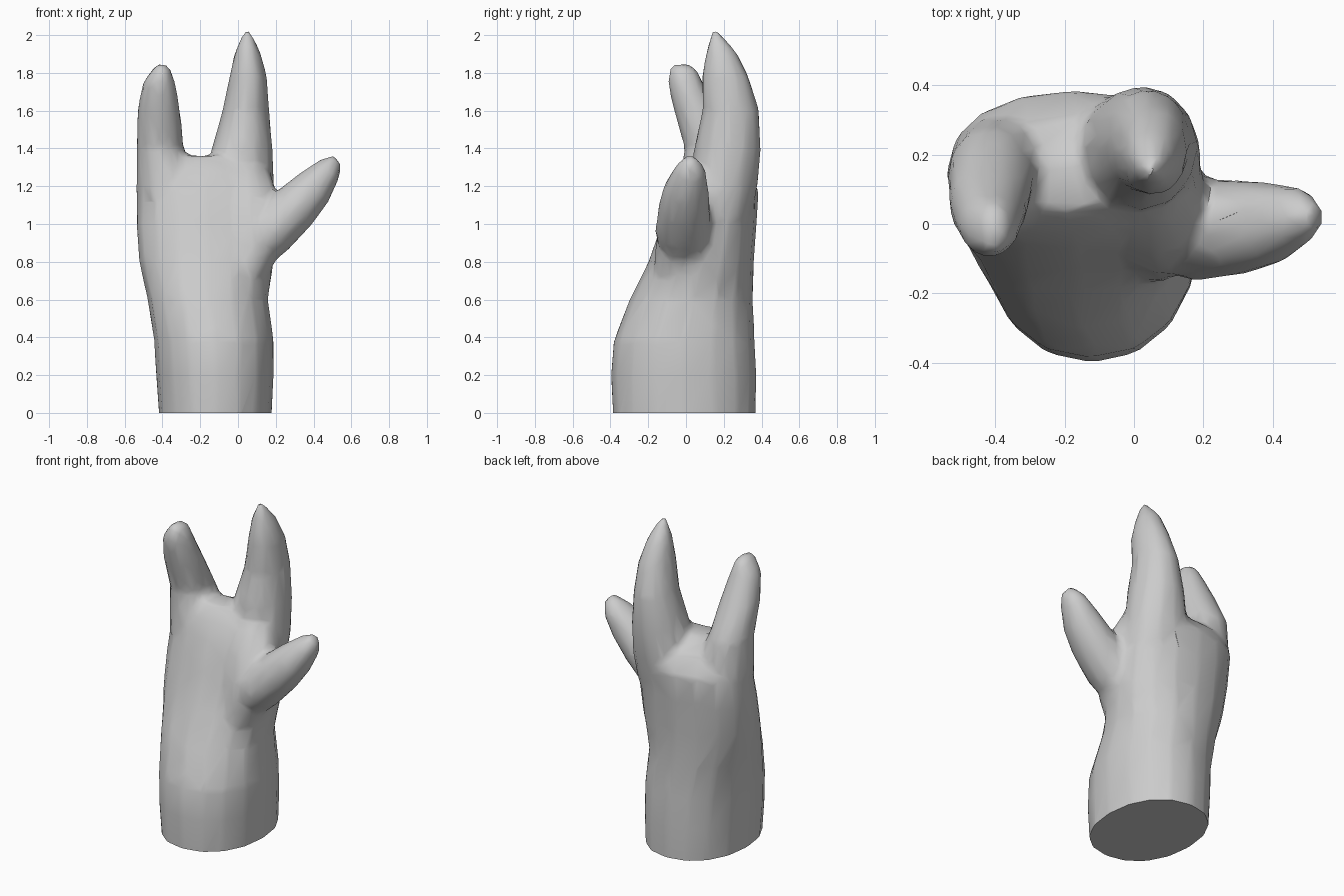
import bpy, bmesh, math
from mathutils import Vector

cube = bpy.data.objects.get("Cube")
if cube:
    bpy.data.objects.remove(cube, do_unlink=True)

grey = bpy.data.materials.new("plain grey")
grey.use_nodes = True
grey.diffuse_color = (0.6, 0.6, 0.6, 1)
grey.node_tree.nodes["Principled BSDF"].inputs["Base Color"].default_value = (0.6, 0.6, 0.6, 1)


def loft(name, rings, sides, lean=0, power=1):
    """Skin rings of (x, y, z, half width, half depth); lean tips them about y."""
    across = Vector((math.cos(lean), 0, -math.sin(lean)))
    verts = []
    for x, y, z, rx, ry in rings:
        for i in range(sides):
            a = math.tau * i / sides
            c, s = math.cos(a), math.sin(a)
            c = math.copysign(abs(c) ** power, c)
            s = math.copysign(abs(s) ** power, s)
            verts.append(Vector((x, y, z)) + across * rx * c + Vector((0, ry * s, 0)))
    faces = [list(range(sides))[::-1]]
    for r in range(len(rings) - 1):
        for i in range(sides):
            j = (i + 1) % sides
            a, b = r * sides, (r + 1) * sides
            faces.append((a + i, a + j, b + j, b + i))
    top = (len(rings) - 1) * sides
    faces.append(list(range(top, top + sides)))
    mesh = bpy.data.meshes.new(name)
    mesh.from_pydata(verts, [], faces)
    mesh.materials.append(grey)
    ob = bpy.data.objects.new(name, mesh)
    bpy.context.collection.objects.link(ob)
    return ob


def spans(rows):
    """Turn (z, x min, x max, y min, y max) rows into rings."""
    return [((a + b) / 2, (c + d) / 2, z, (b - a) / 2, (d - c) / 2)
            for z, a, b, c, d in rows]


# Wrist and palm, run on below the floor so the cut there stays crisp
hand = loft("hand", spans([
    (-.15, -.42, .18, -.39, .37), (0, -.42, .18, -.39, .37),
    (.2, -.435, .19, -.4, .375), (.38, -.445, .19, -.385, .365),
    (.6, -.48, .16, -.3, .355), (.8, -.525, .19, -.2, .36),
    (1, -.54, .195, -.13, .375), (1.18, -.54, .195, -.07, .385),
    (1.28, -.5, .15, -.02, .31), (1.36, -.38, -.02, .04, .18)]), 16, power=.93)

# Outer finger, bent forward
outer = loft("outer_finger", spans([
    (1.02, -.51, -.2, -.06, .31), (1.2, -.54, -.2, -.04, .32),
    (1.4, -.54, -.285, -.01, .28), (1.6, -.535, -.305, -.065, .17),
    (1.75, -.505, -.33, -.1, .09), (1.82, -.455, -.355, -.09, .06),
    (1.85, -.425, -.39, -.075, .01)]), 12)

# Long finger
long_finger = loft("long_finger", spans([
    (1.02, -.18, .18, .02, .34), (1.2, -.19, .195, .03, .38),
    (1.4, -.14, .185, .04, .4), (1.6, -.085, .165, .085, .39),
    (1.78, -.045, .155, .08, .335), (1.91, -.02, .12, .105, .27),
    (1.99, .015, .085, .125, .2), (2.025, .035, .06, .135, .17)]), 12)

# Thumb, leaning away from the palm
thumb = loft("thumb", [
    (-.02, .02, .76, .1, .12), (.17, -.015, .955, .135, .15),
    (.3, -.01, 1.085, .13, .14), (.4, 0, 1.19, .11, .12),
    (.48, .02, 1.285, .075, .085), (.525, .02, 1.34, .035, .04)],
    12, lean=math.radians(45))

# Fleshy web between thumb and palm
web = loft("thumb_web", spans([
    (.68, -.12, .14, -.17, .15), (.83, -.07, .21, -.17, .18),
    (1, -.08, .24, -.145, .18), (1.14, -.1, .22, -.09, .2),
    (1.3, -.1, .16, .01, .25)]), 12)

# Join the parts into one blended, lightly faceted skin
parts = (outer, long_finger, thumb, web)
for part in parts:
    m = hand.modifiers.new("join " + part.name, "BOOLEAN")
    m.operation = "UNION"
    m.solver = "EXACT"
    m.object = part
m = hand.modifiers.new("blend", "REMESH")
m.mode = "VOXEL"
m.voxel_size = 0.02
m = hand.modifiers.new("soften", "SMOOTH")
m.factor = 0.5
m.iterations = 8
m = hand.modifiers.new("facet", "DECIMATE")
m.ratio = 0.06
bpy.context.view_layer.objects.active = hand
hand.select_set(True)
for m in list(hand.modifiers):
    bpy.ops.object.modifier_apply(modifier=m.name)
for part in parts:
    bpy.data.objects.remove(part, do_unlink=True)

# Flat cut at the wrist
bm = bmesh.new()
bm.from_mesh(hand.data)
cut = bmesh.ops.bisect_plane(bm, geom=bm.verts[:] + bm.edges[:] + bm.faces[:],
                             plane_co=(0, 0, 0), plane_no=(0, 0, 1), clear_inner=True)
rim = [e for e in cut["geom_cut"] if isinstance(e, bmesh.types.BMEdge)]
bmesh.ops.holes_fill(bm, edges=rim, sides=0)
bmesh.ops.recalc_face_normals(bm, faces=bm.faces)
for face in bm.faces:
    face.material_index = 0
bm.to_mesh(hand.data)
bm.free()
bpy.ops.object.shade_smooth_by_angle(angle=math.radians(40))
